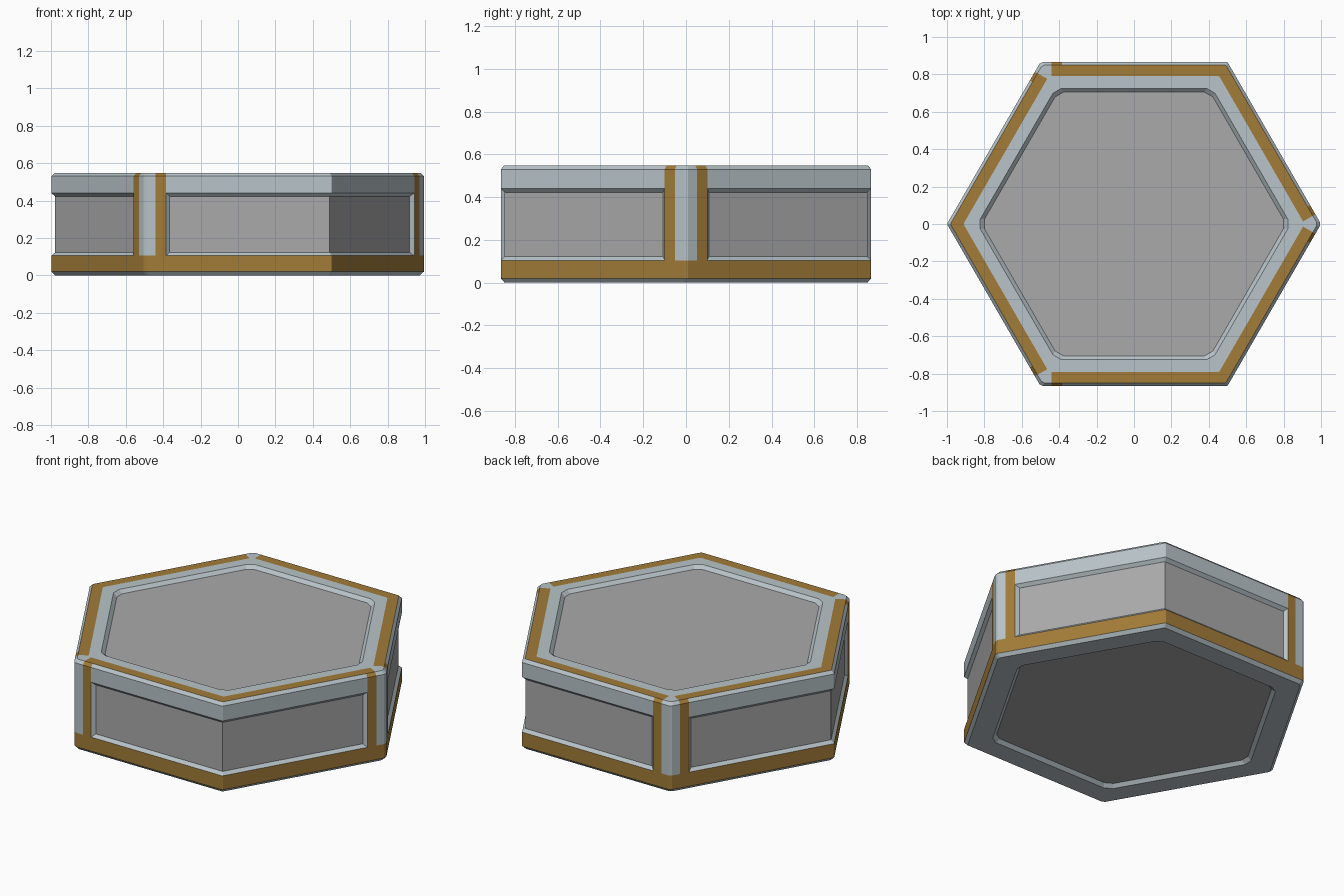
import bpy
from math import cos, sin, radians
from mathutils import Vector

if "Cube" in bpy.data.objects:
    bpy.data.objects.remove(bpy.data.objects["Cube"])

APOTHEM = 0.866
POSTS = (0, 2, 4)          # hexagon corners that carry an upright


def material(name, rgb):
    m = bpy.data.materials.new(name)
    m.diffuse_color = (*rgb, 1)
    m.use_nodes = True
    m.node_tree.nodes["Principled BSDF"].inputs["Base Color"].default_value = m.diffuse_color
    return m


FRAME = material("frame_metal", (0.48, 0.55, 0.58))
GOLD = material("gold_trim", (0.36, 0.2, 0.04))
PANEL = material("panel_grey", (0.4, 0.4, 0.4))


def corner(k, inset):
    a = radians(60 * k)
    return Vector((cos(a), sin(a), 0)) * (APOTHEM - inset) / cos(radians(30))


def along(k, inset, t, side):
    """Point at distance t from corner k towards its neighbour on one side."""
    v = corner(k, inset)
    return v + (corner(k + side, inset) - v).normalized() * t


def make(name, verts, faces, mats, indices):
    me = bpy.data.meshes.new(name)
    me.from_pydata([tuple(v) for v in verts], [], faces)
    for m in mats:
        me.materials.append(m)
    for p, i in zip(me.polygons, indices):
        p.material_index = i
    me.update()
    ob = bpy.data.objects.new(name, me)
    bpy.context.collection.objects.link(ob)
    return ob


def hex_loop(inset, z):
    """Hexagon with six stations per corner, matching the trim widths."""
    pts = []
    for k in range(6):
        c = 0.03 if inset > 0.14 else (0.012 if k in POSTS else 0.004)
        s2 = max(c + 0.001, 0.06 - 0.577 * inset)
        s3 = max(c + 0.002, 0.115 - 0.577 * inset)
        for t, side in ((s3, -1), (s2, -1), (c, -1), (c, 1), (s2, 1), (s3, 1)):
            p = along(k, inset, t, side)
            p.z = z
            pts.append(p)
    return pts


def rim(name, profile, gold_rule):
    verts, faces, idx = [], [], []
    for d, z in profile:
        verts += hex_loop(d, z)
    for lv in range(len(profile) - 1):
        for j in range(36):
            a, b = lv * 36 + j, lv * 36 + (j + 1) % 36
            faces.append((a, b, b + 36, a + 36))
            idx.append(int(gold_rule(lv, j // 6 in POSTS, j % 6)))
    return make(name, verts, faces, (FRAME, GOLD), idx)


def top_gold(lv, post, col):
    if lv == 3:                                   # band on the top face
        return not post or col in (0, 4, 5)
    return lv in (1, 2) and post and col in (0, 4)  # upright trim carried over


# Upper and lower frame rims
rim("top_rim", [(0.02, 0.42), (0, 0.44), (0, 0.53), (0.016, 0.548),
                (0.076, 0.548), (0.141, 0.548), (0.161, 0.528)], top_gold)
rim("bottom_rim", [(0.161, 0.02), (0.141, 0), (0.018, 0), (0, 0.02),
                   (0, 0.105), (0.02, 0.125)], lambda lv, post, col: lv == 3)

# Corner uprights with a gold stripe on each side
for n, k in enumerate(POSTS):
    row = [(0.02, 0.125, -1), (0, 0.115, -1), (0, 0.06, -1), (0, 0.012, -1),
           (0, 0.012, 1), (0, 0.06, 1), (0, 0.115, 1), (0.02, 0.125, 1)]
    pts = [along(k, d, t, s) for d, t, s in row]
    verts = [p + Vector((0, 0, z)) for z in (0.105, 0.44) for p in pts]
    faces = [(i, i + 1, i + 9, i + 8) for i in range(7)]
    make(f"corner_post_{n + 1}", verts, faces, (FRAME, GOLD), [0, 1, 0, 0, 0, 1, 0])

# Inset panel body: side walls plus recessed top and bottom
verts = [corner(k, 0.018) + Vector((0, 0, z)) for z in (0.02, 0.528) for k in range(6)]
faces = [(k, (k + 1) % 6, (k + 1) % 6 + 6, k + 6) for k in range(6)]
faces += [tuple(range(5, -1, -1)), tuple(range(6, 12))]
make("panel_body", verts, faces, (PANEL,), [0] * 8)
